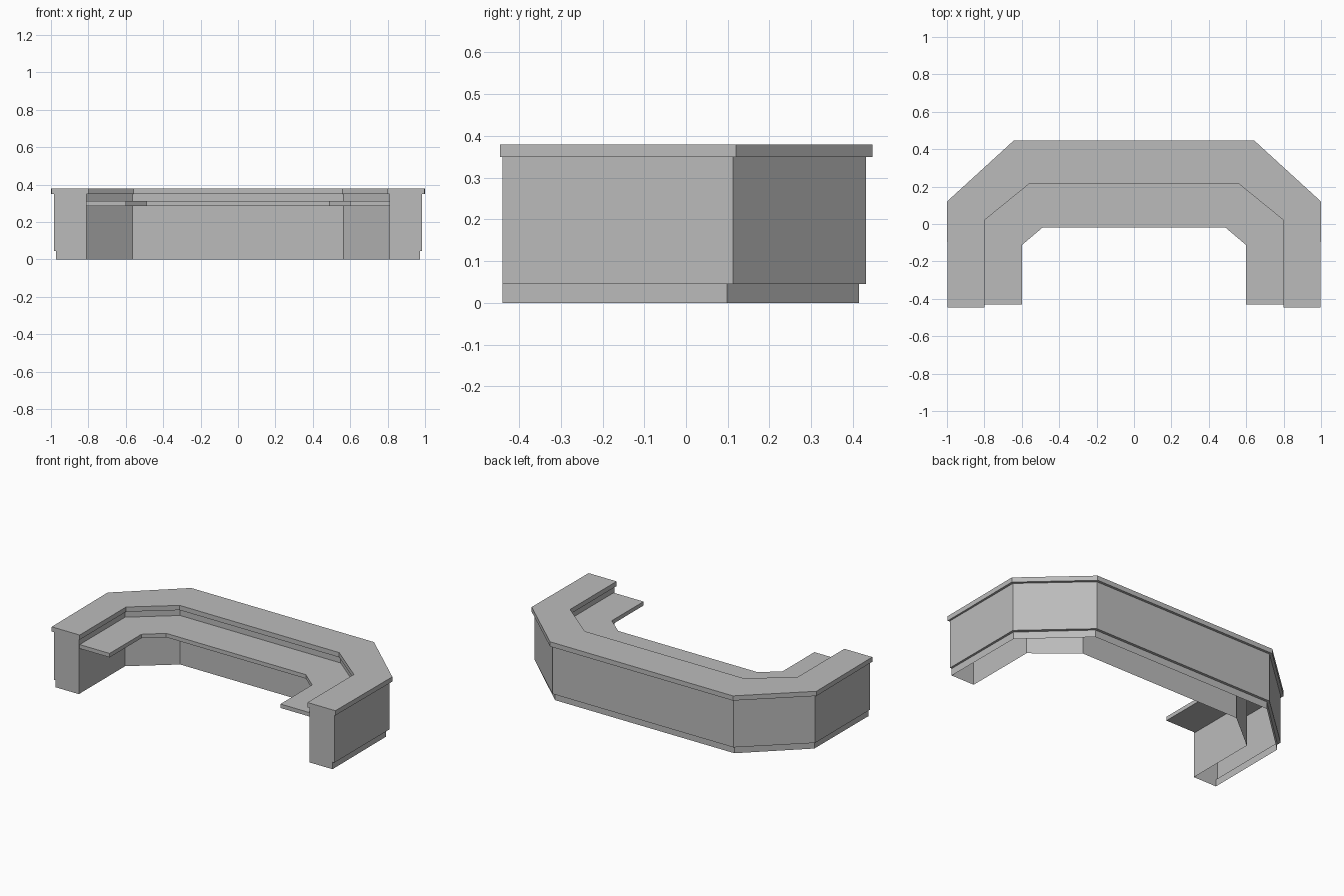
import bpy
import bmesh

cube = bpy.data.objects.get("Cube")
if cube:
    bpy.data.objects.remove(cube, do_unlink=True)

grey = bpy.data.materials.new("plain_grey")
grey.use_nodes = True
colour = (0.5, 0.5, 0.5, 1.0)
grey.diffuse_color = colour
grey.node_tree.nodes["Principled BSDF"].inputs["Base Color"].default_value = colour


def sweep(name, profile, open_bottom=False):
    """Sweep a cross-section of (half path, height) pairs round the U plan.
    With open_bottom, the side joining the last point to the first is left out."""
    bm = bmesh.new()
    rails = []
    for half, z in profile:
        plan = half + [(-x, y) for x, y in reversed(half)]
        rails.append([bm.verts.new((x, y, z)) for x, y in plan])
    count = len(rails)
    for i in range(count - 1 if open_bottom else count):
        a, b = rails[i], rails[(i + 1) % count]
        for j in range(len(a) - 1):
            bm.faces.new((a[j], a[j + 1], b[j + 1], b[j]))
    # End panels of the two wings
    for end in (0, -1):
        bm.faces.new([rail[end] for rail in rails])
    bmesh.ops.recalc_face_normals(bm, faces=bm.faces[:])
    mesh = bpy.data.meshes.new(name)
    bm.to_mesh(mesh)
    bm.free()
    mesh.materials.append(grey)
    obj = bpy.data.objects.new(name, mesh)
    bpy.context.collection.objects.link(obj)
    return obj


def slab(name, outer, inner, low, high):
    return sweep(name, [(outer, low), (outer, high), (inner, high), (inner, low)])


# Half plans on the left side: wing end, side corner, back corner
ledge_outer = [(0.996, -0.446), (1.0, 0.12), (0.642, 0.447)]
ledge_inner = [(0.80, -0.446), (0.80, 0.02), (0.56, 0.215)]
wall_outer = [(0.985, -0.44), (0.985, 0.112), (0.635, 0.431)]
wall_inner = [(0.81, -0.44), (0.81, 0.024), (0.564, 0.225)]
plinth_outer = [(0.972, -0.44), (0.97, 0.098), (0.63, 0.414)]
desk_outer = [(0.81, -0.431), (0.81, 0.024), (0.564, 0.225)]
desk_inner = [(0.60, -0.431), (0.60, -0.113), (0.49, -0.02)]

# Hollow counter body with a recessed plinth
sweep("counter_body", [
    (wall_inner, 0), (wall_inner, 0.35),
    (wall_outer, 0.35), (wall_outer, 0.045),
    (plinth_outer, 0.045), (plinth_outer, 0),
], open_bottom=True)

# Raised ledge and the lower work surface
slab("counter_top", ledge_outer, ledge_inner, 0.35, 0.38)
slab("work_surface", desk_outer, desk_inner, 0.286, 0.311)
